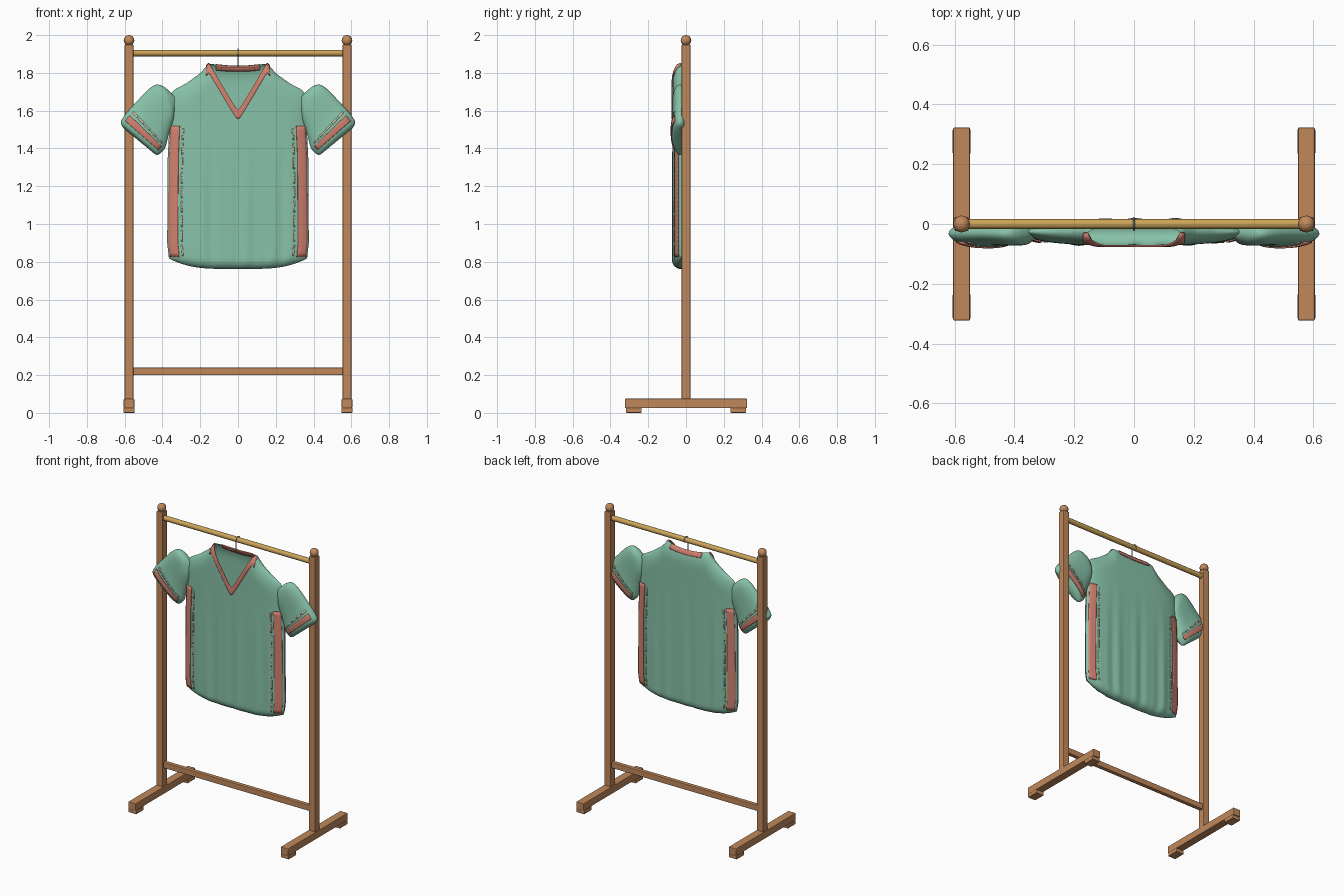
import bpy, bmesh, math

if "Cube" in bpy.data.objects:
    bpy.data.objects.remove(bpy.data.objects["Cube"])


def material(name, rgb):
    m = bpy.data.materials.new(name)
    m.diffuse_color = (*rgb, 1)
    m.use_nodes = True
    m.node_tree.nodes["Principled BSDF"].inputs["Base Color"].default_value = m.diffuse_color
    return m


WOOD = material("warm wood", (0.53, 0.25, 0.105))
BRASS = material("brass", (0.60, 0.37, 0.10))
GREEN = material("sea green cloth", (0.245, 0.54, 0.395))
CORAL = material("coral trim", (0.65, 0.22, 0.16))
CREAM = material("cream stitching", (0.70, 0.60, 0.42))
STEEL = material("steel", (0.35, 0.36, 0.39))


def finish(name, bm, mat, smooth=True, thick=0, bevel=0):
    bmesh.ops.remove_doubles(bm, verts=bm.verts, dist=0.0004)
    bmesh.ops.recalc_face_normals(bm, faces=bm.faces)
    me = bpy.data.meshes.new(name)
    bm.to_mesh(me)
    bm.free()
    me.materials.append(mat)
    if smooth:
        me.shade_smooth()
        me.set_sharp_from_angle(angle=math.radians(50))
    ob = bpy.data.objects.new(name, me)
    bpy.context.collection.objects.link(ob)
    if thick:
        mod = ob.modifiers.new("thickness", 'SOLIDIFY')
        mod.thickness, mod.offset = thick, 0
    if bevel:
        mod = ob.modifiers.new("soft edges", 'BEVEL')
        mod.width, mod.segments = bevel, 2
    return ob


def box(name, lo, hi, mat, bevel=0.004):
    bm = bmesh.new()
    bmesh.ops.create_cube(bm, size=1)
    for v in bm.verts:
        for i in range(3):
            v.co[i] = (lo[i] + hi[i]) / 2 + v.co[i] * (hi[i] - lo[i])
    return finish(name, bm, mat, False, bevel=bevel)


def add_grid(bm, fn, rows, cols):
    """Quad sheet from fn(a, b), both running 0..1."""
    g = [[bm.verts.new(fn(i / rows, j / cols)) for j in range(cols + 1)] for i in range(rows + 1)]
    for i in range(rows):
        for j in range(cols):
            bm.faces.new((g[i][j], g[i][j + 1], g[i + 1][j + 1], g[i + 1][j]))


def lerp(a, b, t):
    return a + (b - a) * t


def table(points, x):
    """Piecewise linear lookup."""
    for (x0, y0), (x1, y1) in zip(points, points[1:]):
        if x <= x1:
            return lerp(y0, y1, max(0, (x - x0) / (x1 - x0)))
    return points[-1][1]


# ---- Rack ----
for side, sx in (("left", -1), ("right", 1)):
    cx = 0.577 * sx
    box(side + "_post", (cx - .0235, -.0235, .07), (cx + .0235, .0235, 1.95), WOOD)
    box(side + "_foot", (cx - .028, -.323, .025), (cx + .028, .323, .075), WOOD)
    for end, sy in (("front", -1), ("back", 1)):
        ys = sorted((sy * .235, sy * .318))
        box(f"{side}_{end}_pad", (cx - .03, ys[0], 0), (cx + .03, ys[1], .026), WOOD)
    bm = bmesh.new()
    bmesh.ops.create_uvsphere(bm, u_segments=24, v_segments=14, radius=.028)
    bmesh.ops.translate(bm, verts=bm.verts, vec=(cx, 0, 1.972))
    finish(side + "_finial", bm, WOOD)
box("lower_stretcher", (-.56, -.014, .2), (.56, .014, .24), WOOD)


def tube(name, pts, radius, mat):
    cu = bpy.data.curves.new(name, 'CURVE')
    cu.dimensions = '3D'
    cu.bevel_depth, cu.bevel_resolution, cu.use_fill_caps = radius, 4, True
    sp = cu.splines.new('POLY')
    sp.points.add(len(pts) - 1)
    for p, co in zip(sp.points, pts):
        p.co = (*co, 1)
    sp.use_smooth = True
    cu.materials.append(mat)
    bpy.context.collection.objects.link(bpy.data.objects.new(name, cu))


tube("hanging_rail", [(-.56, 0, 1.905), (.56, 0, 1.905)], .017, BRASS)
arc = [math.radians(a) for a in range(180, -31, -15)]
tube("hanger_hook", [(0, -.021, 1.825)] +
     [(0, .021 * math.cos(a), 1.905 + .021 * math.sin(a)) for a in arc], .003, STEEL)

# ---- Shirt body ----
YC = -0.027
SHOULDER = [(0, 1.85), (.42, 1.85), (.56, 1.795), (.75, 1.745), (.92, 1.712), (.97, 1.695), (1, 1.65)]
WIDTH = [(.76, .345), (.82, .366), (.9, .375), (1.35, .372), (1.55, .362), (1.85, .365)]


def round_in(d, r):
    k = 1 - min(1, max(0, d / r))
    return math.sqrt(1 - k * k)


def hem(s):
    return .762 + .055 * abs(s) ** 4


def neck(s, face):
    top = table(SHOULDER, abs(s))
    if abs(s) < .42:
        if face < 0:
            return min(top, 1.59 + .26 * math.hypot(s, .025) / .42)
        return 1.836 + .014 * (abs(s) / .42) ** 2
    return top


def torso(s, z, face, lift=0):
    depth = .044 * math.sqrt(max(0, 1 - abs(s) ** 3.5))
    depth *= round_in(table(SHOULDER, abs(s)) - z, .11) * round_in(z - hem(s), .05)
    fold = max(0, min(1, (1.6 - z) / .5))
    depth *= 1 + fold * (.06 * math.sin(19 * s + face) + .04 * math.sin(31 * s + 2 * face))
    return (s * (table(WIDTH, z) + lift * .5), YC + face * (depth + lift), z)


def torso_sheet(face):
    def fn(a, b):
        s = math.sin((b - .5) * math.pi)
        t = (1 - math.cos(a * math.pi)) / 2
        return torso(s, lerp(hem(s), neck(s, face), t), face)
    return fn


bm = bmesh.new()
for face in (-1, 1):
    add_grid(bm, torso_sheet(face), 44, 72)
finish("shirt_body", bm, GREEN)

# Collar: V band in front, curved band behind
bm = bmesh.new()


def front_band(a, b):
    s = lerp(-.46, .46, b)
    return torso(s, neck(s, -1) + .002 - .052 * (1 - a), -1, .003)


def back_band(a, b):
    s = lerp(-.32, .32, b)
    return torso(s, neck(s, 1) + .001 - .03 * (1 - a), 1, .003)


add_grid(bm, front_band, 4, 48)
add_grid(bm, back_band, 3, 24)
finish("collar_trim", bm, CORAL, thick=.006)
bm = bmesh.new()
add_grid(bm, lambda a, b: torso(lerp(-.25, .25, b), lerp(1.814, 1.826, a), 1, -.005), 2, 20)
finish("inner_neck_tape", bm, CORAL, thick=.002)

# Side stripes and stitching, front and back
stripes, stitches = bmesh.new(), bmesh.new()
for sx in (-1, 1):
    for face in (-1, 1):
        add_grid(stripes, lambda a, b: torso(sx * lerp(.845, .975, b), lerp(.825, 1.52, a), face, .003), 30, 6)
        for k in range(9):
            z0 = .83 + k * .077
            add_grid(stitches, lambda a, b: torso(sx * lerp(.785, .805, b), z0 + .06 * a, face, .001), 4, 1)
finish("side_stripes", stripes, CORAL, thick=.005)
finish("side_stitching", stitches, CREAM, thick=.003)

# ---- Sleeves: rows of upper edge (x, z), lower edge (x, z), half depth ----
ROWS = [(.335, 1.675, .335, 1.60, .018), (.385, 1.722, .338, 1.56, .036),
        (.43, 1.738, .35, 1.52, .040), (.475, 1.712, .363, 1.485, .040),
        (.53, 1.655, .375, 1.44, .040), (.585, 1.595, .387, 1.40, .044),
        (.614, 1.555, .408, 1.377, .040), (.62, 1.532, .425, 1.366, .028),
        (.606, 1.507, .44, 1.37, 0)]


def sleeve(t, u, sx, face, lift=0):
    i = min(int(t), len(ROWS) - 2)
    f = t - i
    p = [ROWS[max(0, min(len(ROWS) - 1, k))] for k in (i - 1, i, i + 1, i + 2)]
    # Catmull-Rom blend between rows
    x0, z0, x1, z1, d = (
        .5 * (2 * b + (c - a) * f + (2 * a - 5 * b + 4 * c - e) * f * f + (3 * b - a - 3 * c + e) * f ** 3)
        for a, b, c, e in zip(*p))
    k = (u + 1) / 2
    depth = max(0, d) * math.sqrt(max(0, 1 - abs(u) ** 2.6))
    return (sx * lerp(x0, x1, k), YC - .005 + face * (depth + lift), lerp(z0, z1, k))


for side, sx in (("left", -1), ("right", 1)):
    bm, trim, thread = bmesh.new(), bmesh.new(), bmesh.new()
    for face in (-1, 1):
        add_grid(bm, lambda a, b: sleeve(8 * a, math.sin((b - .5) * math.pi), sx, face), 32, 24)
        add_grid(trim, lambda a, b: sleeve(lerp(5.1, 5.9, a), lerp(-.84, .84, b), sx, face, .003), 4, 16)
        for k in range(5):
            u0 = -.82 + k * .34
            add_grid(thread, lambda a, b: sleeve(lerp(4.66, 4.82, a), u0 + .26 * b, sx, face, .001), 1, 4)
    finish(side + "_sleeve", bm, GREEN)
    finish(side + "_sleeve_stripe", trim, CORAL, thick=.005)
    finish(side + "_sleeve_stitching", thread, CREAM, thick=.003)
